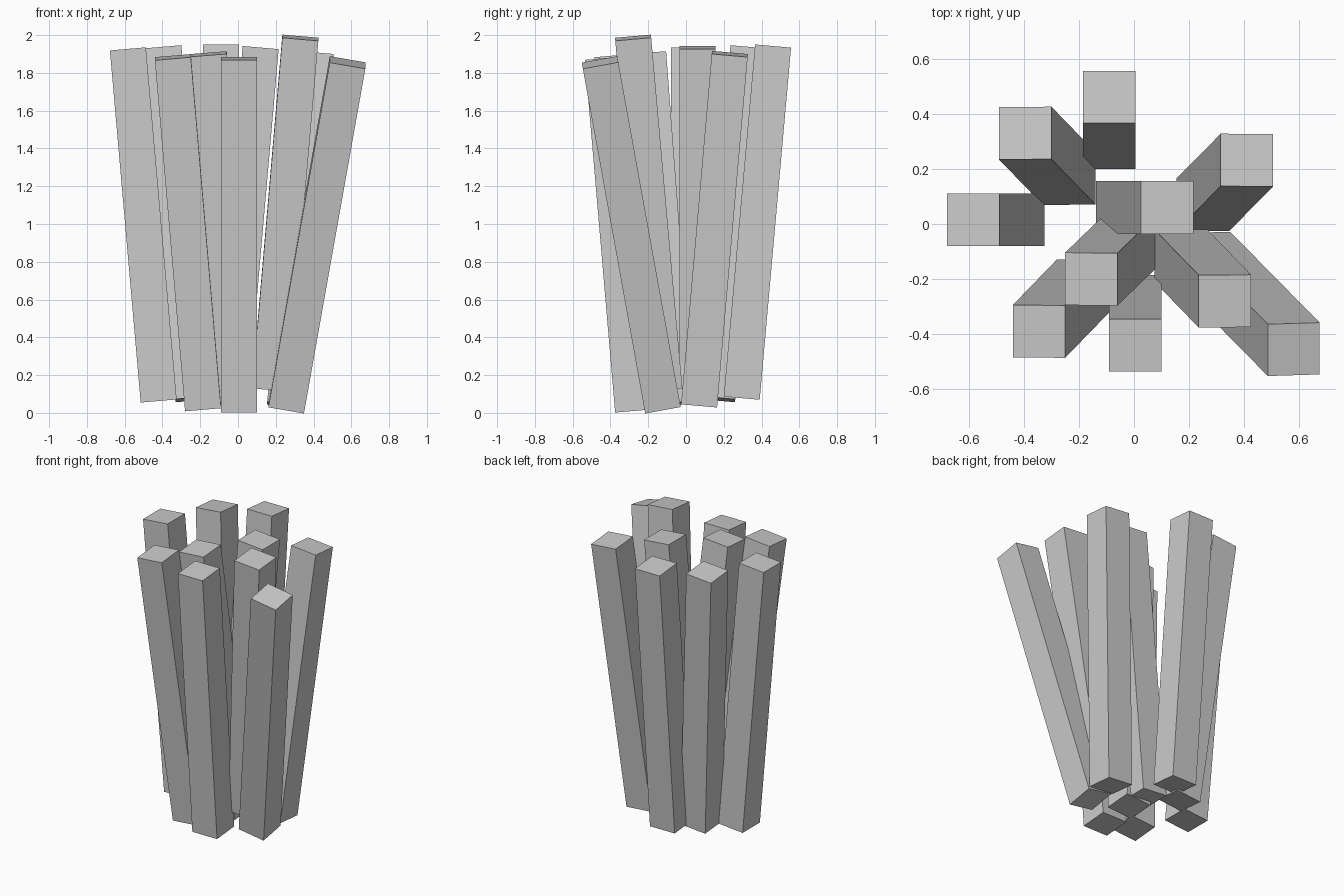
import bpy
from mathutils import Vector, Matrix

WIDTH = 0.191

# bottom-centre and top-centre of every square stick
STICKS = [
    ((-0.42, 0.015, 0.063), (-0.583, 0.015, 1.927)),
    ((-0.235, 0.165, 0.073), (-0.395, 0.33, 1.930)),
    ((-0.09, 0.295, 0.078), (-0.09, 0.461, 1.942)),
    ((0.25, 0.07, 0.045), (0.41, 0.232, 1.900)),
    ((-0.043, 0.06, 0.070), (0.12, 0.06, 1.934)),
    ((-0.01, -0.06, 0.048), (-0.155, -0.20, 1.900)),
    ((-0.185, -0.225, 0.025), (-0.345, -0.39, 1.883)),
    ((0.005, -0.28, 0.010), (0.005, -0.44, 1.877)),
    ((0.17, -0.115, 0.130), (0.33, -0.28, 1.986)),
    ((0.255, -0.125, 0.030), (0.58, -0.455, 1.855)),
]


def add_stick(number, bottom, top):
    bottom, top = Vector(bottom), Vector(top)
    axis = top - bottom
    length = axis.length
    w = axis.normalized()
    v = Vector((0, w.z, -w.y)).normalized()   # sides stay square to the y-z plane
    u = v.cross(w)
    frame = Matrix((u, v, w)).transposed().to_4x4()
    frame.translation = (bottom + top) / 2
    bpy.ops.mesh.primitive_cube_add(size=1)
    stick = bpy.context.object
    stick.name = f"stick_{number:02d}"
    stick.matrix_world = frame @ Matrix.Diagonal((WIDTH, WIDTH, length, 1))


# bundle of leaning sticks
for i, (b, t) in enumerate(STICKS, 1):
    add_stick(i, b, t)
